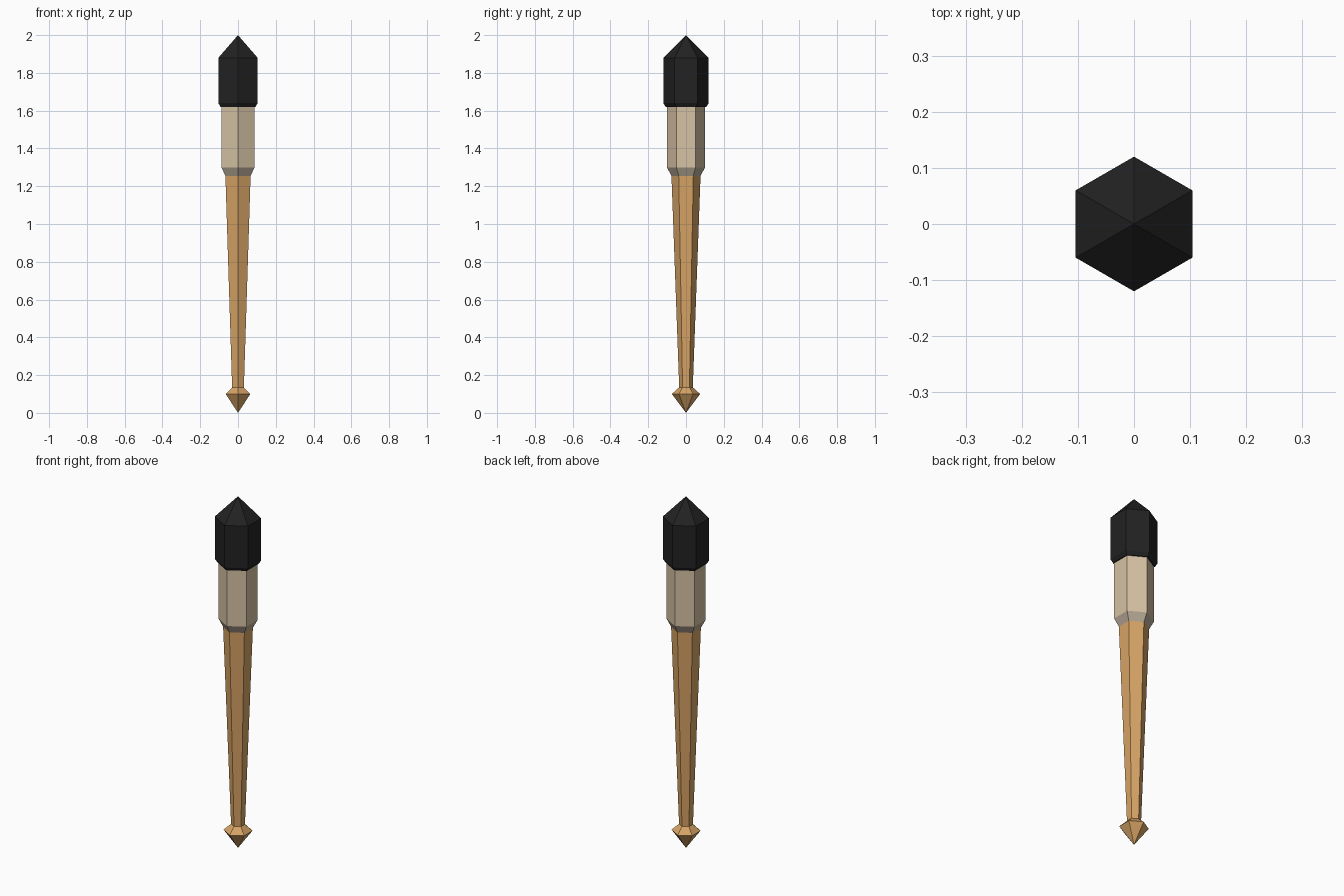
import bpy, bmesh
from math import sin, cos, pi

if "Cube" in bpy.data.objects:
    bpy.data.objects.remove(bpy.data.objects["Cube"])

SIDES = 6


def material(name, rgb):
    m = bpy.data.materials.new(name)
    m.diffuse_color = (*rgb, 1)
    m.use_nodes = True
    m.node_tree.nodes["Principled BSDF"].inputs["Base Color"].default_value = m.diffuse_color
    return m


def lathe(name, profile, mat):
    """Six-sided solid of revolution from (radius, z) points; corners on the y axis."""
    bm = bmesh.new()
    rings = []
    for r, z in profile:
        n = SIDES if r > 0 else 1
        rings.append([bm.verts.new((r * cos(pi / 2 + 2 * pi * i / SIDES),
                                    r * sin(pi / 2 + 2 * pi * i / SIDES), z))
                      for i in range(n)])
    for a, b in zip(rings, rings[1:]):
        for i in range(SIDES):
            j = (i + 1) % SIDES
            quad = [a[i % len(a)], a[j % len(a)], b[j % len(b)], b[i % len(b)]]
            bm.faces.new(list(dict.fromkeys(quad)))
    bmesh.ops.recalc_face_normals(bm, faces=bm.faces)
    mesh = bpy.data.meshes.new(name)
    bm.to_mesh(mesh)
    bm.free()
    mesh.materials.append(mat)
    obj = bpy.data.objects.new(name, mesh)
    bpy.context.collection.objects.link(obj)
    return obj


wood = material("wood", (0.68, 0.37, 0.13))
wrap = material("wrap", (0.67, 0.54, 0.37))
trim = material("trim", (0.48, 0.40, 0.31))
black = material("black", (0.016, 0.016, 0.016))

# Pointed pommel and tapering handle
lathe("handle", [(0, 0), (0.075, 0.10), (0.036, 0.135), (0.077, 1.255)], wood)
# Flared band under the wrap
lathe("wrap_flare", [(0.077, 1.255), (0.101, 1.30)], trim)
# Straight wrapped section
lathe("wrap", [(0.101, 1.30), (0.101, 1.62)], wrap)
# Black pointed head with a chamfered lower rim
lathe("head", [(0.101, 1.62), (0.107, 1.62), (0.12, 1.64), (0.12, 1.88), (0, 2.0)], black)
